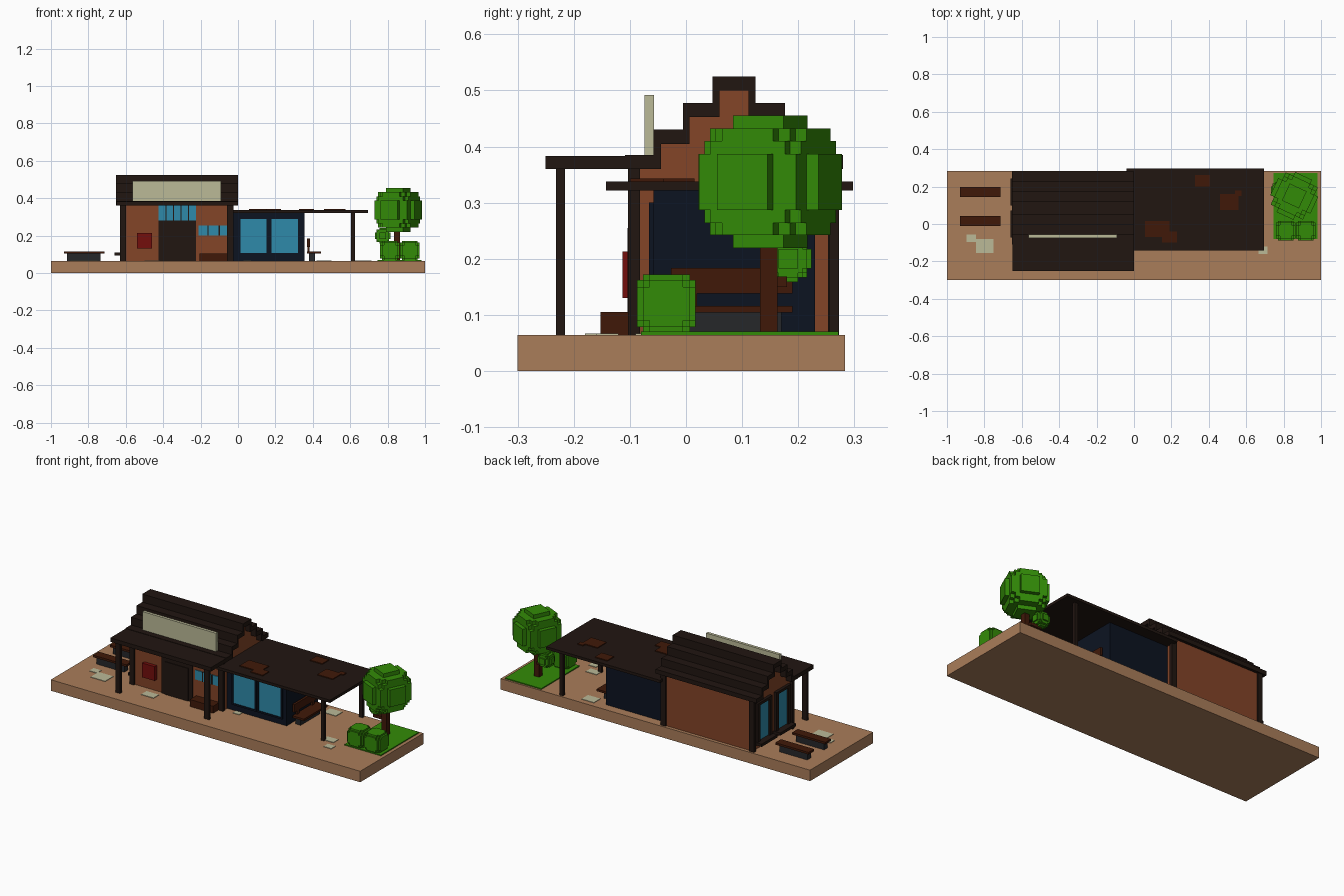
import bpy, math
from itertools import permutations

if "Cube" in bpy.data.objects:
    bpy.data.objects.remove(bpy.data.objects["Cube"])


def mat(name, r, g, b):
    m = bpy.data.materials.new(name)
    m.diffuse_color = [(c / 255) ** 2.2 for c in (r, g, b)] + [1]
    m.use_nodes = True
    m.node_tree.nodes["Principled BSDF"].inputs["Base Color"].default_value = m.diffuse_color
    return m


SAND = mat("sand", 168, 124, 90)
BRICK = mat("brick", 130, 70, 44)
DARK = mat("dark_timber", 38, 28, 24)
WOOD = mat("wood", 66, 31, 17)
NAVY = mat("navy", 20, 26, 38)
GREY = mat("grey", 42, 43, 46)
GLASS = mat("glass", 50, 137, 168)
GREEN = mat("green", 54, 138, 16)
RED = mat("red", 115, 22, 20)
CREAM = mat("cream", 186, 184, 150)


def mesh(name, verts, faces, m):
    me = bpy.data.meshes.new(name)
    me.from_pydata(verts, [], faces)
    me.materials.append(m)
    ob = bpy.data.objects.new(name, me)
    bpy.context.collection.objects.link(ob)
    return ob


QUADS = [(0, 1, 3, 2), (4, 6, 7, 5), (0, 4, 5, 1), (2, 3, 7, 6), (0, 2, 6, 4), (1, 5, 7, 3)]


def box(name, x, y, z, m):
    """Box from (min, max) pairs."""
    return mesh(name, [(a, b, c) for a in x for b in y for c in z], QUADS, m)


def extrude_x(name, profile, x0, x1, m):
    """Closed y-z profile extruded along x."""
    n = len(profile)
    v = [(x, y, z) for x in (x0, x1) for y, z in profile]
    f = [tuple(range(n)), tuple(range(2 * n - 1, n - 1, -1))]
    f += [(i, i + n, (i + 1) % n + n, (i + 1) % n) for i in range(n)]
    return mesh(name, v, f, m)


def foliage(name, centre, shapes, scale=1.0, turn=0):
    """Blocky ball: overlapping boxes for every ordering of the half sizes."""
    verts, faces = [], []
    for s in sorted({p for t in shapes for p in permutations(t)}):
        n = len(verts)
        verts += [(a * s[0] * scale, b * s[1] * scale, c * s[2] * scale)
                  for a in (-1, 1) for b in (-1, 1) for c in (-1, 1)]
        faces += [tuple(i + n for i in q) for q in QUADS]
    ob = mesh(name, verts, faces, GREEN)
    ob.location = centre
    ob.rotation_euler.z = math.radians(turn)
    return ob


G = 0.064  # ground level

# Ground and paving
box("ground", (-1, 1), (-.3, .283), (0, G), SAND)
for x0, x1, y0, y1 in [(-.895, -.845, -.095, -.055), (-.845, -.75, -.155, -.08),
                       (-.5, -.42, -.18, -.13), (.03, .07, -.09, -.06),
                       (.665, .715, -.16, -.12), (.61, .68, -.09, -.045),
                       (.42, .5, .19, .25)]:
    box("paving_slab", (x0, x1), (y0, y1), (G, .067), CREAM)

# Main building: stepped gable walls and stepped roof shell
MID = .0855
gable = [(.178, G), (.178, .36), (.13, .36), (.13, .405), (.079, .405), (.079, .453), (.026, .453), (.026, .5)]
outer = [(.194, .36), (.194, .385), (.143, .385), (.143, .43), (.091, .43), (.091, .478), (.038, .478), (.038, .525)]


def both(half):
    return [(MID + h, z) for h, z in half] + [(MID - h, z) for h, z in reversed(half)]


extrude_x("main_walls", both(gable), -.615, -.03, BRICK)
extrude_x("stepped_roof", both(outer) + both(gable[2:])[::-1], -.652, 0, DARK)
box("porch_roof", (-.65, 0), (-.25, -.106), (.36, .383), DARK)
box("roof_sign", (-.565, -.09), (-.074, -.057), (.38, .492), CREAM)
for x in ((-.63, -.6), (-.058, -.025)):
    box("front_corner_post", x, (-.103, -.082), (G, .36), DARK)
    box("back_corner_post", x, (.253, .273), (G, .36), DARK)
    box("porch_post", x, (-.232, -.216), (G, .36), DARK)

# Front door with transom window
box("door_frame", (-.425, -.225), (-.1, -.09), (G, .28), DARK)
box("door_panel", (-.4, -.25), (-.104, -.098), (G, .255), DARK)
box("transom_glass", (-.425, -.225), (-.098, -.09), (.28, .36), GLASS)
for i in range(1, 5):
    x = -.425 + i * .04
    box("transom_bar", (x - .003, x + .003), (-.101, -.09), (.28, .36), DARK)

# Small front window, notice panel and planter bench
box("side_window_glass", (-.21, -.055), (-.097, -.09), (.2, .255), GLASS)
for x in (-.16, -.1):
    box("side_window_bar", (x - .003, x + .003), (-.1, -.09), (.2, .255), DARK)
box("notice_panel", (-.54, -.46), (-.113, -.09), (.13, .213), RED)
box("front_planter", (-.205, -.055), (-.152, -.092), (G, .105), WOOD)

# End wall windows
for y0, y1 in ((-.055, .055), (.116, .226)):
    box("end_window_glass", (-.622, -.61), (y0, y1), (.11, .32), GLASS)
    for y in (y0, y1):
        box("end_window_jamb", (-.632, -.61), (y - .012, y + .012), (.098, .335), DARK)
    box("end_window_head", (-.632, -.61), (y0, y1), (.32, .335), DARK)
    box("end_window_sill", (-.66, -.61), (y0 - .018, y1 + .018), (.094, .11), DARK)

# Annex with flat canopy roof
box("annex_walls", (-.04, .355), (-.058, .23), (G, .323), NAVY)
for x0, x1 in ((.013, .153), (.18, .32)):
    box("annex_window", (x0, x1), (-.062, -.05), (.108, .29), GLASS)
    for a, b in ((x0 - .01, x0), (x1, x1 + .01)):
        box("annex_window_jamb", (a, b), (-.066, -.05), (.098, .3), NAVY)
    for a, b in ((.098, .108), (.29, .3)):
        box("annex_window_rail", (x0, x1), (-.066, -.05), (a, b), NAVY)
box("canopy_roof", (-.04, .695), (-.143, .298), (.322, .338), DARK)
for y in ((-.1, -.082), (.255, .273)):
    box("canopy_post", (.605, .625), y, (G, .322), DARK)
for x, y in [((.325, .405), (.2, .262)), ((.46, .56), (.075, .16)), ((.54, .575), (.15, .18)),
             ((.06, .19), (-.07, .015)), ((.15, .23), (-.1, -.04))]:
    box("roof_patch", x, y, (.336, .343), WOOD)

# Benches: two at the left end, one with a back by the annex
for y in (.016, .171):
    box("bench_base", (-.915, -.735), (y - .016, y + .016), (G, .104), GREY)
    box("bench_seat", (-.93, -.715), (y - .026, y + .026), (.104, .116), WOOD)
box("annex_bench_base", (.38, .412), (-.01, .17), (G, .104), GREY)
box("annex_bench_seat", (.37, .445), (-.027, .19), (.104, .116), WOOD)
box("annex_bench_back", (.37, .384), (-.027, .19), (.138, .184), WOOD)
for y in (.01, .15):
    box("annex_bench_upright", (.372, .382), (y - .01, y + .01), (.11, .145), WOOD)

# Garden: grass, tree and bushes
box("grass", (.745, .98), (-.08, .272), (G, .07), GREEN)
box("tree_trunk", (.835, .867), (.132, .163), (G, .25), WOOD)
box("tree_branch", (.77, .84), (.145, .18), (.15, .168), WOOD)
ball = [(.118, .05, .05), (.095, .095, .05), (.095, .073, .073)]
foliage("tree_crown", (.857, .15, .337), ball, 1, -25)
foliage("small_foliage", (.775, .182, .2), ball, .35, 0)
for x in (.811, .919):
    foliage("bush", (x, -.035, .12), [(.052, .042, .03), (.042, .042, .042)])
